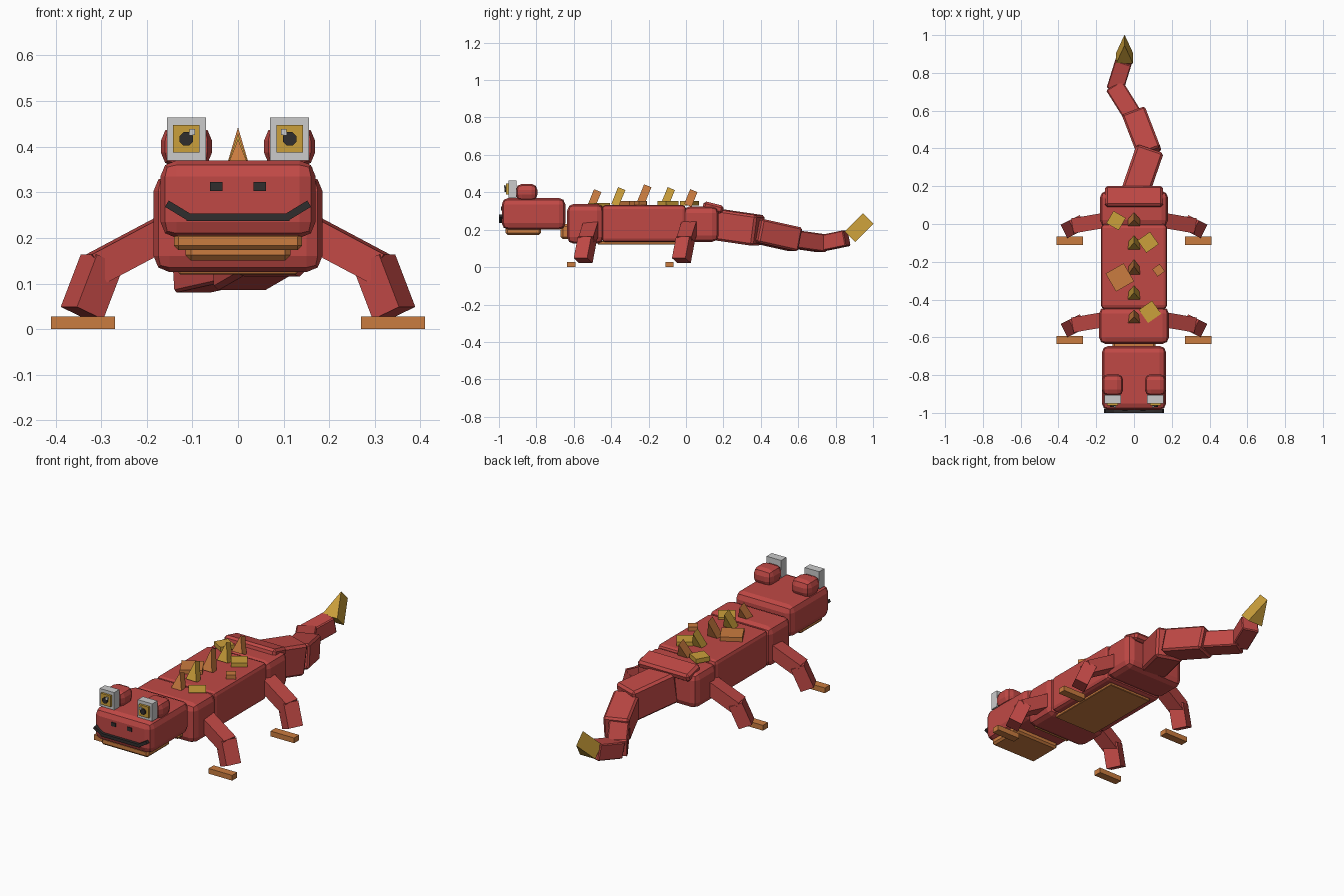
import bpy, bmesh, math
from mathutils import Vector, Matrix, Euler

if "Cube" in bpy.data.objects:
    bpy.data.objects.remove(bpy.data.objects["Cube"])


def material(name, rgb):
    m = bpy.data.materials.new(name)
    m.diffuse_color = (*rgb, 1)
    m.use_nodes = True
    m.node_tree.nodes["Principled BSDF"].inputs["Base Color"].default_value = m.diffuse_color
    return m


RED = material("red skin", (0.53, 0.066, 0.06))
ORANGE = material("orange", (0.59, 0.2, 0.05))
YELLOW = material("yellow", (0.6, 0.35, 0.043))
GREY = material("eye grey", (0.6, 0.6, 0.6))
DARK = material("dark", (0.03, 0.026, 0.026))


def finish(bm, name, mat, matrix, bevel=0.0, segments=1):
    if bevel:
        bmesh.ops.bevel(bm, geom=bm.edges[:], offset=bevel, segments=segments,
                        profile=0.5, affect='EDGES', clamp_overlap=True)
    bmesh.ops.recalc_face_normals(bm, faces=bm.faces[:])
    me = bpy.data.meshes.new(name)
    bm.to_mesh(me)
    bm.free()
    me.materials.append(mat)
    ob = bpy.data.objects.new(name, me)
    ob.matrix_world = matrix
    bpy.context.collection.objects.link(ob)
    return ob


def box(name, loc, size, mat, bevel=0.0, rot=(0, 0, 0), segments=1):
    bm = bmesh.new()
    bmesh.ops.create_cube(bm, size=1)
    bmesh.ops.scale(bm, vec=size, verts=bm.verts)
    m = Matrix.Translation(loc) @ Euler([math.radians(a) for a in rot]).to_matrix().to_4x4()
    return finish(bm, name, mat, m, bevel, segments)


def span(name, lo, hi, mat, bevel=0.0, segments=1):
    """Box between two corners."""
    lo, hi = Vector(lo), Vector(hi)
    return box(name, (lo + hi) / 2, hi - lo, mat, bevel, segments=segments)


def limb(name, a, b, w, h, mat, bevel=0.0):
    """Box running from a to b; w is across, h is its upright thickness."""
    a, b = Vector(a), Vector(b)
    bm = bmesh.new()
    bmesh.ops.create_cube(bm, size=1)
    bmesh.ops.scale(bm, vec=(w, (b - a).length, h), verts=bm.verts)
    m = Matrix.Translation((a + b) / 2) @ (b - a).to_track_quat('Y', 'Z').to_matrix().to_4x4()
    return finish(bm, name, mat, m, bevel)


def wedge(name, base, w, d, h, tilt, mat):
    """Triangular prism leaning backward."""
    bm = bmesh.new()
    rows = [[bm.verts.new((x, y, z)) for x, z in ((-w / 2, 0), (w / 2, 0), (0, h))]
            for y in (-d / 2, d / 2)]
    bm.faces.new(rows[0])
    bm.faces.new(rows[1])
    for i in range(3):
        j = (i + 1) % 3
        bm.faces.new((rows[0][i], rows[0][j], rows[1][j], rows[1][i]))
    m = Matrix.Translation(base) @ Matrix.Rotation(math.radians(-tilt), 4, 'X')
    return finish(bm, name, mat, m)


# Body blocks
span("head", (-0.17, -0.985, 0.2), (0.17, -0.645, 0.37), RED, 0.035, 2)
span("shoulders", (-0.185, -0.635, 0.125), (0.185, -0.44, 0.338), RED, 0.035, 2)
span("torso", (-0.175, -0.45, 0.133), (0.175, 0.0, 0.332), RED, 0.02, 2)
span("hips", (-0.18, -0.015, 0.135), (0.18, 0.175, 0.325), RED, 0.035, 2)
box("rump_plate", (0, 0.145, 0.318), (0.305, 0.11, 0.045), RED, 0.012, (-14, 0, 0))

# Underside plates
span("jaw_plate", (-0.14, -0.965, 0.173), (0.14, -0.775, 0.213), ORANGE, 0.01)
span("chest_plate", (-0.115, -0.67, 0.15), (0.115, -0.62, 0.23), ORANGE, 0.012)
span("belly_plate", (-0.13, -0.47, 0.12), (0.13, -0.03, 0.14), ORANGE, 0.003)

# Tail
limb("tail_1", (0.0, 0.15, 0.23), (0.083, 0.39, 0.195), 0.15, 0.165, RED, 0.012)
limb("tail_2", (0.083, 0.375, 0.195), (0.0, 0.59, 0.147), 0.13, 0.13, RED, 0.01)
limb("tail_3", (0.0, 0.565, 0.15), (-0.103, 0.73, 0.127), 0.1, 0.095, RED, 0.006)
limb("tail_4", (-0.1, 0.715, 0.125), (-0.055, 0.86, 0.155), 0.09, 0.085, RED, 0.005)
wedge("tail_tip", (-0.05, 0.877, 0.163), 0.09, 0.08, 0.137, 45, YELLOW)

# Back spikes
for i, (y, h) in enumerate(((-0.504, 0.085), (-0.38, 0.097), (-0.247, 0.113),
                            (-0.115, 0.097), (0.01, 0.085))):
    wedge(f"back_spike_{i + 1}", (0, y, 0.33), 0.062, 0.042, h, 22, (ORANGE, YELLOW)[i % 2])

# Skin patches on the back
for i, (x, y, s, a, mat) in enumerate((
        (-0.095, 0.018, 0.075, -30, YELLOW), (0.075, -0.097, 0.08, 35, YELLOW),
        (-0.075, -0.283, 0.11, 30, ORANGE), (0.13, -0.245, 0.048, 35, ORANGE),
        (0.085, -0.465, 0.085, 35, YELLOW))):
    z = 0.33 if i == 4 else 0.342
    box(f"back_patch_{i + 1}", (x, y, z), (s, s, 0.024), mat, 0, (0, 0, a))

for side, s in (("left", -1), ("right", 1)):
    # Legs and feet
    for end, dy in (("front", 0.0), ("back", 0.525)):
        limb(f"{end}_{side}_upper_leg", (s * 0.15, -0.505 + dy, 0.218),
             (s * 0.31, -0.532 + dy, 0.133), 0.08, 0.07, RED)
        limb(f"{end}_{side}_lower_leg", (s * 0.298, -0.528 + dy, 0.15),
             (s * 0.342, -0.55 + dy, 0.035), 0.08, 0.07, RED)
        span(f"{end}_{side}_foot", (s * 0.34 - 0.07, -0.635 + dy, 0),
             (s * 0.34 + 0.07, -0.592 + dy, 0.028), ORANGE)
    # Eyes
    x = s * 0.113
    box(f"{side}_eye_bump", (x, -0.852, 0.4), (0.112, 0.115, 0.09), RED, 0.032, segments=2)
    box(f"{side}_eye_white", (x, -0.928, 0.417), (0.086, 0.044, 0.094), GREY)
    box(f"{side}_iris", (x, -0.956, 0.417), (0.058, 0.012, 0.06), YELLOW)
    bm = bmesh.new()
    bmesh.ops.create_cone(bm, cap_ends=True, segments=8, radius1=0.016, radius2=0.016, depth=0.009)
    finish(bm, f"{side}_pupil", DARK, Matrix.Translation((x, -0.965, 0.417))
           @ Matrix.Rotation(math.pi / 2, 4, 'X') @ Matrix.Rotation(math.pi / 8, 4, 'Z'))
    box(f"{side}_eye_glint", (s * 0.1, -0.968, 0.432), (0.012, 0.008, 0.013), GREY)
    # Nostrils and mouth corners
    box(f"{side}_nostril", (s * 0.048, -0.985, 0.313), (0.027, 0.009, 0.02), DARK)
    limb(f"{side}_mouth_corner", (s * 0.108, -0.99, 0.246), (s * 0.156, -0.99, 0.275),
         0.02, 0.016, DARK)
span("mouth", (-0.113, -1.0, 0.237), (0.113, -0.98, 0.254), DARK)
